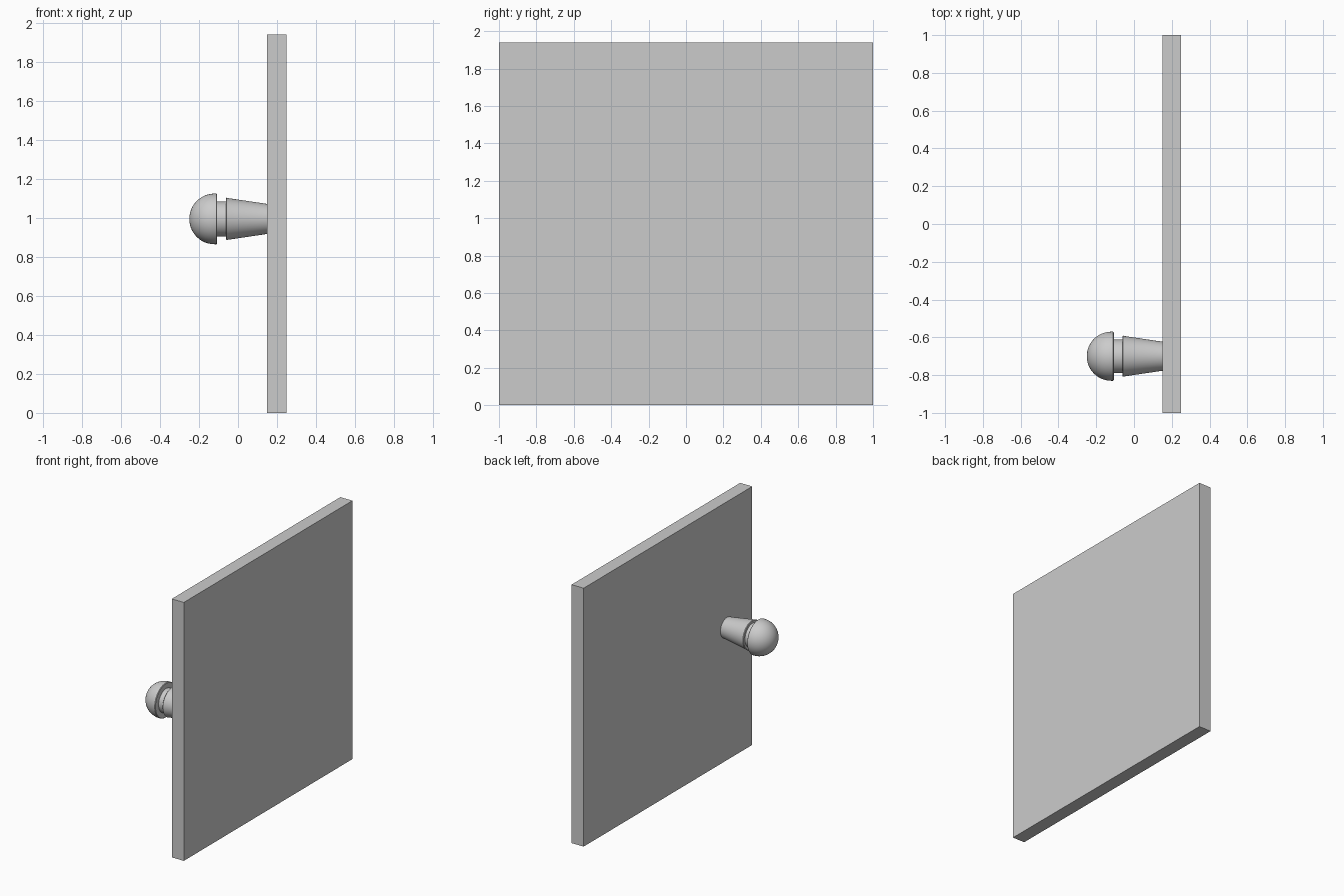
import bpy, bmesh, math
from mathutils import Matrix, Vector

if "Cube" in bpy.data.objects:
    bpy.data.objects.remove(bpy.data.objects["Cube"])


def make_object(name, bm):
    mesh = bpy.data.meshes.new(name)
    bm.to_mesh(mesh)
    bm.free()
    obj = bpy.data.objects.new(name, mesh)
    bpy.context.collection.objects.link(obj)
    return obj


# Flat door panel
bm = bmesh.new()
bmesh.ops.create_cube(bm, size=1, matrix=Matrix.Translation((0.2, 0, 0.97)) @ Matrix.Diagonal((0.1, 2, 1.94, 1)))
make_object("door_panel", bm)

# Knob profile as (x, radius): domed head, rim, neck groove, collar, tapered stem
R = 0.13
profile = [(-0.12 - R * math.cos(a), R * math.sin(a))
           for a in (math.pi / 2 * i / 12 for i in range(13))]
profile += [(-0.111, 0.13), (-0.107, 0.126), (-0.107, 0.089), (-0.062, 0.089),
            (-0.062, 0.105), (-0.058, 0.109), (-0.052, 0.107), (0.15, 0.077), (0.15, 0)]

# Revolve the profile around the x axis
bm = bmesh.new()
centre = Vector((0, -0.7, 0.995))
verts = [bm.verts.new(centre + Vector((x, 0, r))) for x, r in profile]
edges = [bm.edges.new(pair) for pair in zip(verts, verts[1:])]
bmesh.ops.spin(bm, geom=verts + edges, cent=centre, axis=(1, 0, 0),
               angle=math.tau, steps=48, use_merge=True)
bmesh.ops.remove_doubles(bm, verts=bm.verts, dist=0.0001)
bmesh.ops.recalc_face_normals(bm, faces=bm.faces)
knob = make_object("door_knob", bm)

bpy.context.view_layer.objects.active = knob
knob.select_set(True)
bpy.ops.object.shade_smooth_by_angle(angle=math.radians(35))
